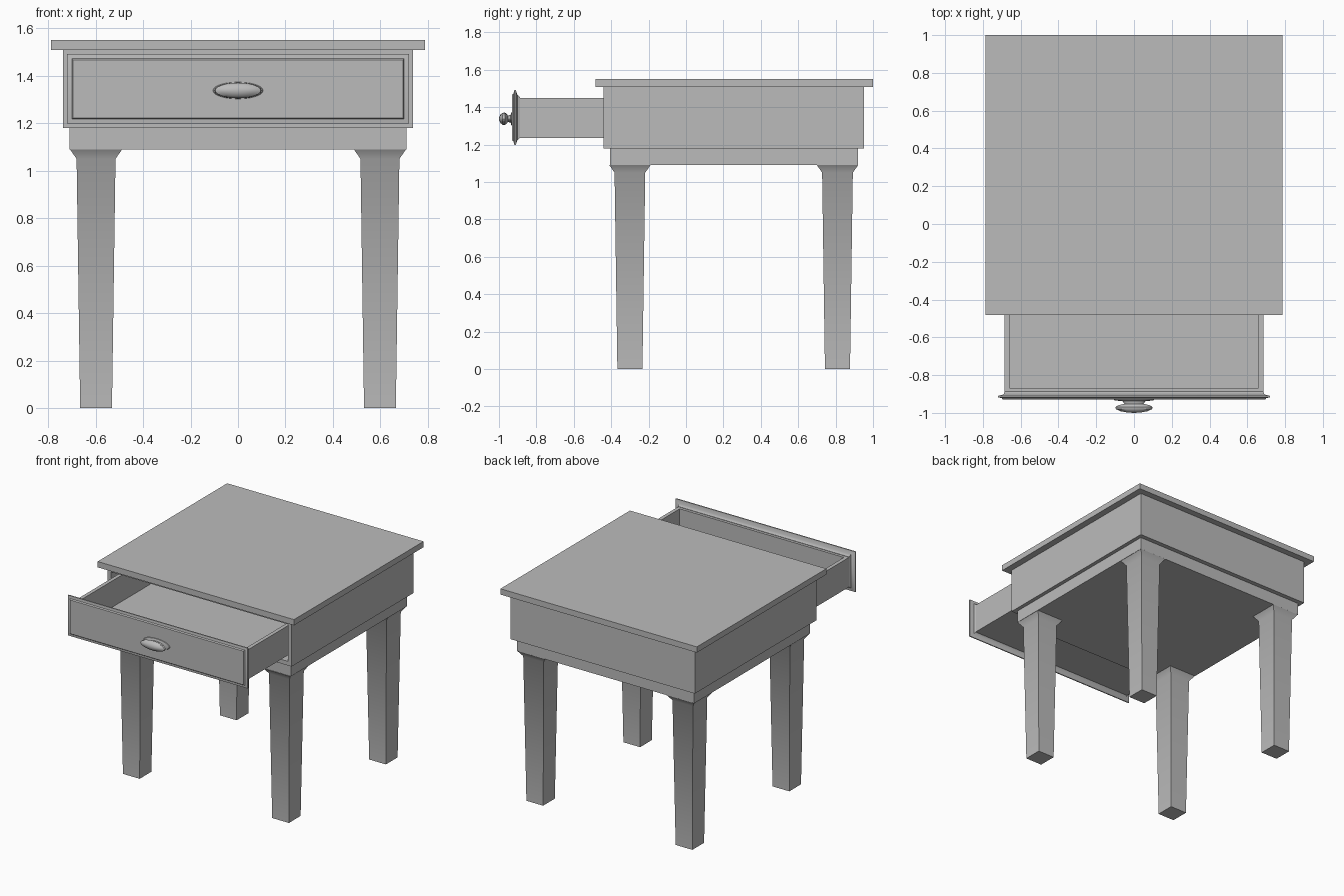
import bpy, bmesh, math
from mathutils import Vector

if "Cube" in bpy.data.objects:
    bpy.data.objects.remove(bpy.data.objects["Cube"])

mat = bpy.data.materials.new("grey paint")
mat.use_nodes = True
GREY = (0.5, 0.5, 0.5, 1)
mat.diffuse_color = GREY
mat.node_tree.nodes["Principled BSDF"].inputs["Base Color"].default_value = GREY


def finish(name, bm):
    bmesh.ops.recalc_face_normals(bm, faces=bm.faces)
    mesh = bpy.data.meshes.new(name)
    bm.to_mesh(mesh)
    bm.free()
    obj = bpy.data.objects.new(name, mesh)
    bpy.context.collection.objects.link(obj)
    mesh.materials.append(mat)
    bpy.ops.object.select_all(action="DESELECT")
    obj.select_set(True)
    bpy.context.view_layer.objects.active = obj
    bpy.ops.object.shade_smooth_by_angle(angle=math.radians(35))
    return obj


def rect(bm, x, y, z):
    """Horizontal rectangle of vertices at height z."""
    return [bm.verts.new((x[i], y[j], z)) for i, j in ((0, 0), (1, 0), (1, 1), (0, 1))]


def loft(name, rings):
    """Skin a stack of rectangles and cap both ends."""
    bm = bmesh.new()
    loops = [rect(bm, *r) for r in rings]
    for a, b in zip(loops, loops[1:]):
        for i in range(4):
            bm.faces.new((a[i], a[(i + 1) % 4], b[(i + 1) % 4], b[i]))
    bm.faces.new(loops[0])
    bm.faces.new(loops[-1])
    return finish(name, bm)


def hollow_box(name, x, y, z, open_dir, wall, depth):
    """Box with a cavity sunk into the side that faces open_dir."""
    bm = bmesh.new()
    low, high = rect(bm, x, y, z[0]), rect(bm, x, y, z[1])
    for i in range(4):
        j = (i + 1) % 4
        bm.faces.new((low[i], low[j], high[j], high[i]))
    bm.faces.new(low[::-1])
    bm.faces.new(high)
    bm.normal_update()
    d = Vector(open_dir)
    face = max(bm.faces, key=lambda f: f.normal.dot(d))
    bmesh.ops.inset_region(bm, faces=[face], thickness=wall, use_even_offset=True)
    floor = bmesh.ops.extrude_face_region(bm, geom=[face])["geom"]
    bmesh.ops.translate(bm, vec=-d * depth,
                        verts=[v for v in floor if isinstance(v, bmesh.types.BMVert)])
    if face.is_valid:
        bmesh.ops.delete(bm, geom=[face], context="FACES_ONLY")
    return finish(name, bm)


# Table top, case and apron
loft("table_top", [((-.787, .787), (-.483, 1), z) for z in (1.508, 1.55)])
hollow_box("case", (-.738, .738), (-.44, .953), (1.18, 1.508), (0, -1, 0), .03, 1.36)
loft("apron", [((-.71, .71), (-.407, .92), z) for z in (1.09, 1.18)])

# Tapered legs with flared tops
for sx, side in ((1, "left"), (-1, "right")):
    for cy, sy, end in ((-.3, -1, "front"), (.81, 1, "back")):
        rings = []
        for half, z in ((.067, 0), (.082, 1.05), (.11, 1.09)):
            cx = sx * .598
            rings.append(((cx - half, cx + half), (cy - half, cy + half), z))
        loft(f"{end}_{side}_leg", rings)

# Open drawer and its raised front panel
hollow_box("drawer_box", (-.685, .685), (-.895, .36), (1.235, 1.45), (0, 0, 1), .027, .19)
bm = bmesh.new()
loops = []
for w, h, y in ((.685, .108, -.888), (.69, .122, -.902), (.72, .146, -.91),
                (.72, .146, -.918), (.7, .128, -.922), (.695, .122, -.93)):
    loops.append([bm.verts.new((sx * w, y, 1.345 + sz * h))
                  for sx, sz in ((-1, -1), (1, -1), (1, 1), (-1, 1))])
for a, b in zip(loops, loops[1:]):
    for i in range(4):
        bm.faces.new((a[i], a[(i + 1) % 4], b[(i + 1) % 4], b[i]))
bm.faces.new(loops[0])
bm.faces.new(loops[-1])
finish("drawer_front", bm)

# Oval pull: a lathed knob stretched sideways
profile = [(0, -.925), (.036, -.928), (.034, -.934), (.02, -.938), (.017, -.952),
           (.027, -.959), (.033, -.969), (.032, -.98), (.024, -.991), (.012, -.998), (0, -1)]
bm = bmesh.new()
verts = [bm.verts.new((r, y, 0)) for r, y in profile]
edges = [bm.edges.new(pair) for pair in zip(verts, verts[1:])]
bmesh.ops.spin(bm, geom=verts + edges, cent=(0, 0, 0), axis=(0, 1, 0),
               angle=math.tau, steps=24)
bmesh.ops.remove_doubles(bm, verts=bm.verts, dist=.0005)
bmesh.ops.scale(bm, vec=(3, 1, 1), verts=bm.verts)
bmesh.ops.translate(bm, vec=(0, 0, 1.338), verts=bm.verts)
finish("drawer_pull", bm)
